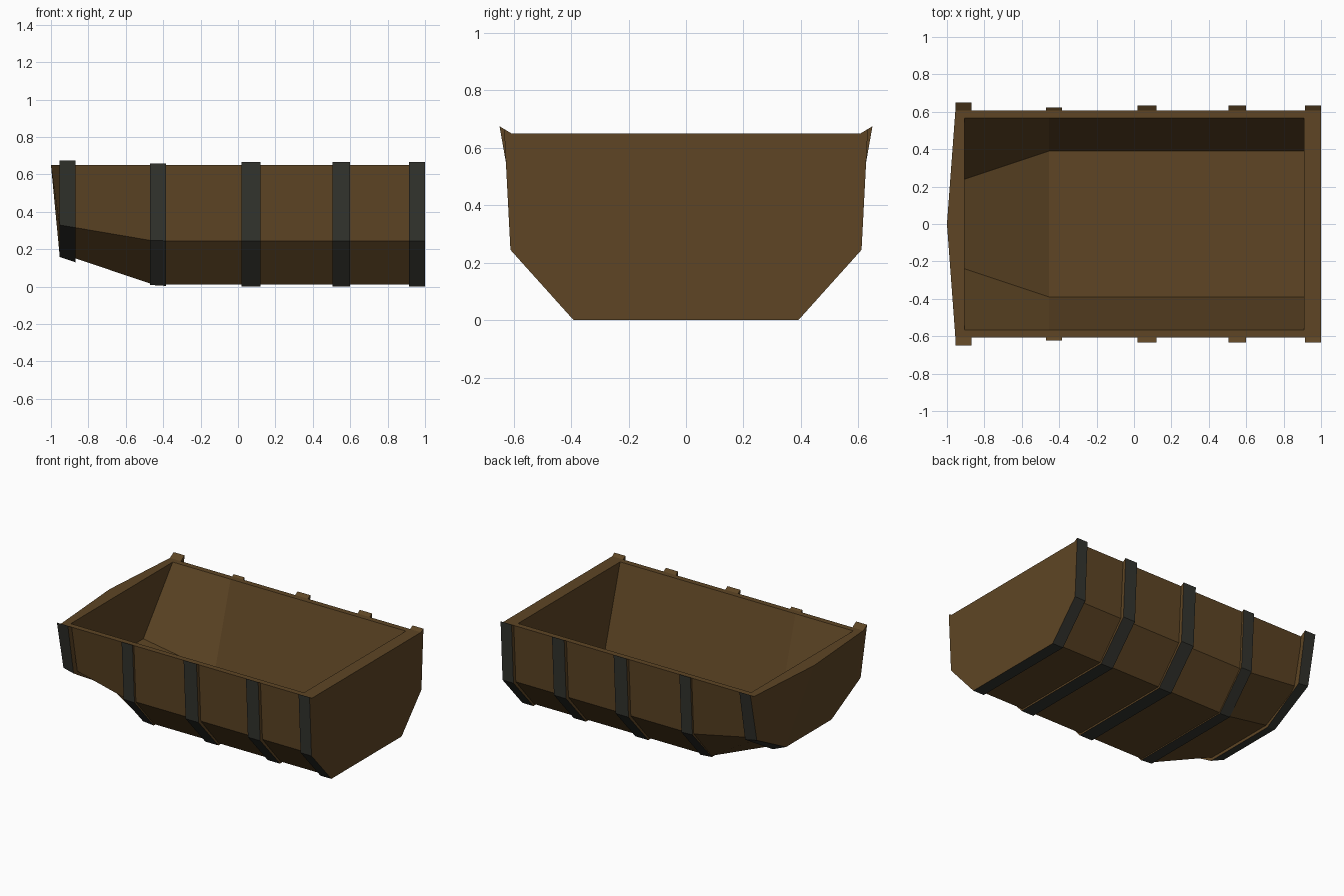
import bpy, bmesh

if "Cube" in bpy.data.objects:
    bpy.data.objects.remove(bpy.data.objects["Cube"])


def material(name, rgb):
    m = bpy.data.materials.new(name)
    m.diffuse_color = (*rgb, 1)
    m.use_nodes = True
    m.node_tree.nodes["Principled BSDF"].inputs["Base Color"].default_value = m.diffuse_color
    return m


WOOD = material("brown wood", (0.112, 0.060, 0.018))
IRON = material("dark iron", (0.034, 0.035, 0.028))

# hull stations: x, bottom half width, bottom z, knuckle half width, knuckle z
STATIONS = [(-0.955, 0.24, 0.18, 0.535, 0.33),
            (-0.455, 0.383, 0.012, 0.585, 0.245),
            (1.0, 0.383, 0.012, 0.585, 0.245)]
TOP_Y, TOP_Z = 0.607, 0.65


def half_section(x):
    """Half profile of the hull (rim, knuckle, bottom) at any x."""
    for a, b in zip(STATIONS, STATIONS[1:]):
        if x <= b[0]:
            break
    f = (x - a[0]) / (b[0] - a[0])
    _, by, bz, ky, kz = [p + (q - p) * f for p, q in zip(a, b)]
    return [(TOP_Y, TOP_Z), (ky, kz), (by, bz)]


def ring(bm, x, half):
    """Open U-shaped row of vertices from the +y rim to the -y rim."""
    pts = half + [(-y, z) for y, z in reversed(half)]
    return [bm.verts.new((x, y, z)) for y, z in pts]


def bridge(bm, a, b, mat=0):
    for i in range(len(a) - 1):
        bm.faces.new((a[i], a[i + 1], b[i + 1], b[i])).material_index = mat


def finish(bm, name, mats):
    bmesh.ops.recalc_face_normals(bm, faces=bm.faces)
    me = bpy.data.meshes.new(name)
    bm.to_mesh(me)
    bm.free()
    for m in mats:
        me.materials.append(m)
    ob = bpy.data.objects.new(name, me)
    bpy.context.collection.objects.link(ob)
    return ob


# hull shell: outer skin, inner skin, ends and flat rim
bm = bmesh.new()
outer = [ring(bm, s[0], half_section(s[0])) for s in STATIONS]
inner = [ring(bm, x, [(0.567, TOP_Z), (y, z)])
         for x, y, z in [(-0.905, 0.24, 0.235), (-0.455, 0.39, 0.06), (0.91, 0.39, 0.06)]]
for rows in (outer, inner):
    for a, b in zip(rows, rows[1:]):
        bridge(bm, a, b)
bm.faces.new(outer[2])
bm.faces.new(inner[0])
bm.faces.new(inner[2])
tip = bm.verts.new((-1, 0, TOP_Z))
for a, b in zip(outer[0], outer[0][1:]):
    bm.faces.new((tip, a, b))
for side in (0, -1):
    for i in range(2):
        bm.faces.new((outer[i][side], outer[i + 1][side], inner[i + 1][side], inner[i][side]))
bm.faces.new((outer[2][0], outer[2][-1], inner[2][-1], inner[2][0]))
bm.faces.new((outer[0][0], tip, outer[0][-1], inner[0][-1], inner[0][0]))
finish(bm, "hull", [WOOD])

# ribs wrapped around the hull: iron outside, wooden edges
for n, (x0, x1, t) in enumerate([(-0.955, -0.87, 0.042), (-0.47, -0.385, 0.016),
                                 (0.02, 0.12, 0.026), (0.505, 0.6, 0.026),
                                 (0.915, 1.0, 0.026)]):
    bm = bmesh.new()
    rows = []
    for x in (x0, x1):
        h = half_section(x)
        (ty, tz), (ky, kz), (by, bz) = h
        big = [(ty + t, tz + 0.6 * t), (ky + t, kz), (by + 0.3 * t, max(0, bz - 0.5 * t))]
        rows.append((ring(bm, x, h), ring(bm, x, big)))
    (in0, out0), (in1, out1) = rows
    bridge(bm, out0, out1, 1)
    bridge(bm, in0, out0)
    bridge(bm, in1, out1)
    bridge(bm, in0, in1)
    for side in (0, -1):
        bm.faces.new((in0[side], out0[side], out1[side], in1[side]))
    finish(bm, f"rib_{n + 1}", [WOOD, IRON])
